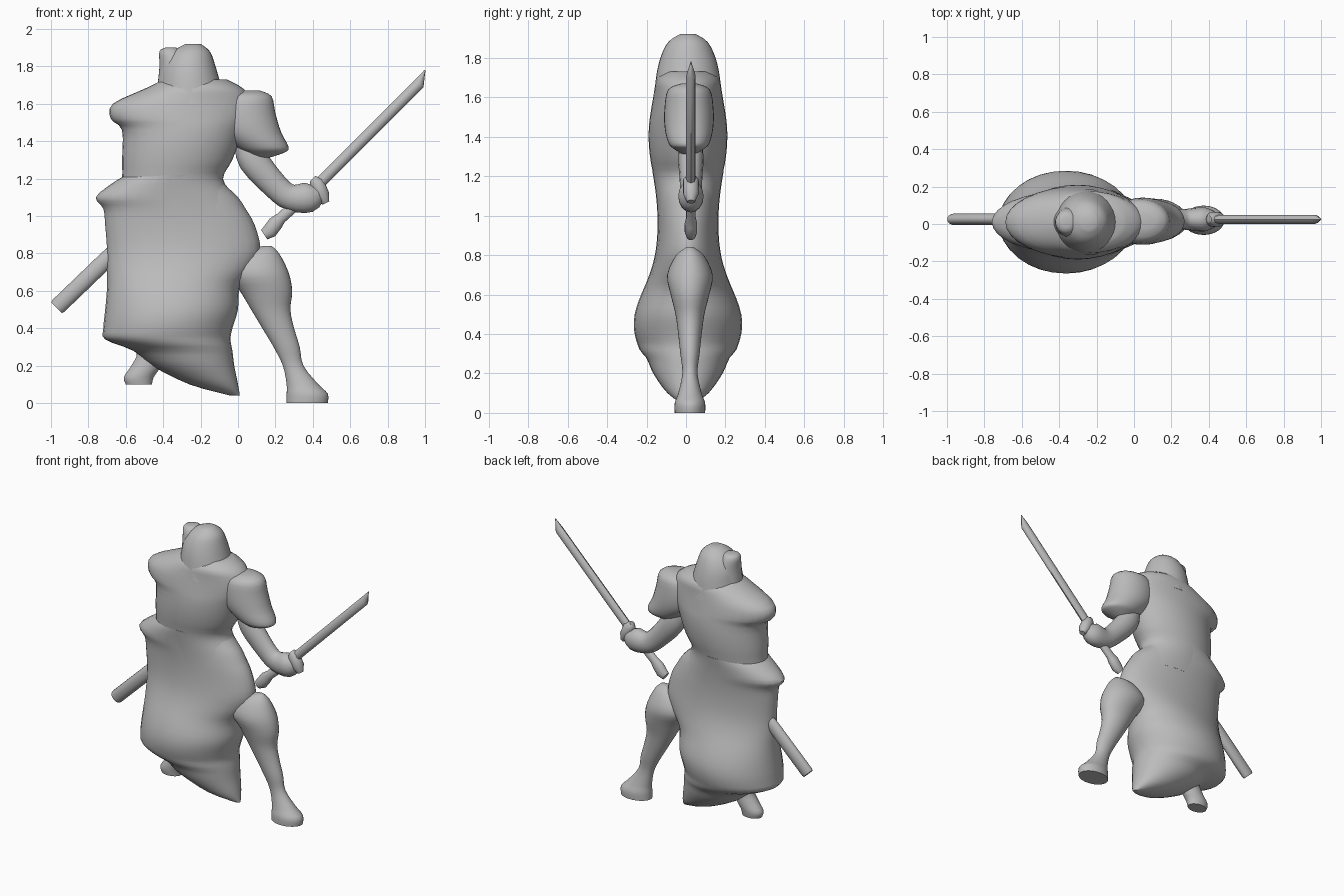
import bpy, bmesh, math
from mathutils import Vector

if "Cube" in bpy.data.objects:
    bpy.data.objects.remove(bpy.data.objects["Cube"], do_unlink=True)

stone = bpy.data.materials.new("plain grey")
stone.use_nodes = True
GREY = (.5, .5, .5, 1)
stone.diffuse_color = GREY
stone.node_tree.nodes["Principled BSDF"].inputs["Base Color"].default_value = GREY


def bump(z, middle, reach=.25):
    """Soft swelling around a height."""
    return math.exp(-((z - middle) / reach) ** 2)


def girth(z):
    """Greatest half depth at a height: narrow waist, fuller chest, wide skirt."""
    return .15 + .05 * bump(z, 1.4) + .125 * bump(z, .45)


def smooth_path(points, steps=3):
    """Pass a smooth curve through a few points."""
    knots = [Vector(p) for p in points]
    last = len(knots) - 1
    result = []
    for i in range(last):
        before, here = knots[max(i - 1, 0)], knots[i]
        there, after = knots[i + 1], knots[min(i + 2, last)]
        for step in range(steps):
            t = step / steps
            leave, arrive = (there - before) / 2, (after - here) / 2
            bend = (there - here) * 3 - leave * 2 - arrive
            twist = (here - there) * 2 + leave + arrive
            result.append(here + leave * t + bend * t ** 2 + twist * t ** 3)
    return result + [knots[last]]


def skin(name, rings, sides, middle):
    """Skin oval rings, each given as centre, half-width vector and half depth."""
    bm = bmesh.new()
    loops = []
    for centre, half, depth in rings:
        loop = []
        for i in range(sides):
            angle = math.tau * i / sides
            p = centre + half * math.cos(angle)
            loop.append(bm.verts.new((p.x, middle + depth * math.sin(angle), p.y)))
        loops.append(loop)
    for low, high in zip(loops, loops[1:]):
        for i in range(sides):
            j = (i + 1) % sides
            bm.faces.new((low[i], low[j], high[j], high[i]))
    bm.faces.new(loops[0])
    bm.faces.new(loops[-1])
    bmesh.ops.recalc_face_normals(bm, faces=bm.faces)
    mesh = bpy.data.meshes.new(name)
    bm.to_mesh(mesh)
    bm.free()
    mesh.materials.append(stone)
    obj = bpy.data.objects.new(name, mesh)
    bpy.context.collection.objects.link(obj)
    bpy.ops.object.select_all(action='DESELECT')
    obj.select_set(True)
    bpy.context.view_layer.objects.active = obj
    bpy.ops.object.shade_smooth_by_angle(angle=math.radians(50))


def stack(name, flat, rows, middle=.01):
    """Level slices: height, right edge and left edge; depth follows the width."""
    rings = []
    for z, right, left in smooth_path(rows):
        half = (left - right) / 2
        depth = min(half * flat, girth(z))
        rings.append((Vector((right + half, z)), Vector((half, 0)), depth))
    skin(name, rings, 32, middle)


def limb(name, flat, path, sides=16):
    """Tube along x, z points with a radius at each."""
    rings = []
    for i, (x, z, radius) in enumerate(path):
        start, end = path[max(i - 1, 0)], path[min(i + 1, len(path) - 1)]
        run = Vector((end[0] - start[0], end[1] - start[1])).normalized()
        side = Vector((run.y, -run.x)) * radius
        rings.append((Vector((x, z)), side, radius * flat))
    skin(name, rings, sides, .025)


# Hooded head with a small lump on its right
stack("head", 1, [(1.92, -.28, -.2), (1.88, -.35, -.15), (1.8, -.4, -.12),
                  (1.7, -.42, -.09), (1.6, -.45, -.05)])
stack("hood_lump", 1, [(1.9, -.39, -.33), (1.88, -.42, -.3), (1.8, -.42, -.25),
                       (1.7, -.43, -.25)])

# Torso and shoulders
stack("torso", .66, [(1.73, -.4, -.06), (1.68, -.5, .03), (1.6, -.67, .07),
                     (1.52, -.68, .06), (1.46, -.62, .03), (1.3, -.62, -.03),
                     (1.2, -.62, -.08), (1.1, -.64, -.02), (1, -.66, .05)])

# Long coat with its slanting hem
stack("coat", .8, [(1.22, -.6, -.09), (1.17, -.68, -.07), (1.1, -.76, 0),
                   (1.04, -.72, .04), (.95, -.71, .09), (.82, -.7, .12),
                   (.72, -.7, .08), (.62, -.7, .01), (.5, -.71, 0),
                   (.4, -.72, -.03), (.34, -.71, -.04), (.28, -.56, -.03),
                   (.2, -.46, -.02), (.1, -.26, 0), (.04, -.04, .01)])

# Striding left leg with its foot
stack("front_leg", .7, [(.84, .13, .18), (.8, .02, .22), (.7, -.06, .27),
                        (.6, .01, .29), (.5, .07, .28), (.4, .13, .3),
                        (.3, .19, .33), (.2, .24, .35), (.1, .26, .43),
                        (.05, .26, .48), (0, .26, .48)], .02)

# Right foot below the hem
stack("back_foot", .7, [(.4, -.6, -.38), (.28, -.54, -.39), (.2, -.57, -.41),
                        (.14, -.61, -.45), (.1, -.6, -.46)], .02)

# Sleeve over the raised arm
stack("sleeve", .75, [(1.67, .02, .12), (1.64, -.1, .18), (1.55, -.13, .2),
                      (1.45, -.1, .23), (1.37, -.01, .27), (1.34, .04, .25),
                      (1.31, .08, .16)], .015)

# Forearm and hand
limb("forearm", .8, smooth_path([(.04, 1.4, .06), (.08, 1.3, .08), (.2, 1.16, .07),
                                 (.28, 1.1, .07), (.38, 1.1, .08), (.44, 1.13, .04)]))

# Sword: grip, guard and blade
limb("sword_grip", .8, [(.14, .9, .03), (.17, .92, .04), (.2, .96, .04),
                        (.23, .99, .03), (.42, 1.16, .03)])
limb("sword_guard", 1, [(.4, 1.2, .02), (.42, 1.18, .04), (.45, 1.11, .04),
                        (.47, 1.07, .02)])
limb("sword_blade", .8, [(.4, 1.13, .03), (.46, 1.2, .03), (.97, 1.71, .03),
                         (.99, 1.76, .01), (1, 1.78, .003)], 8)

# Sheath hanging behind the coat
limb("sheath", .7, [(-.97, .51, .04), (-.96, .52, .045), (-.7, .77, .045),
                    (-.55, .9, .045)])
